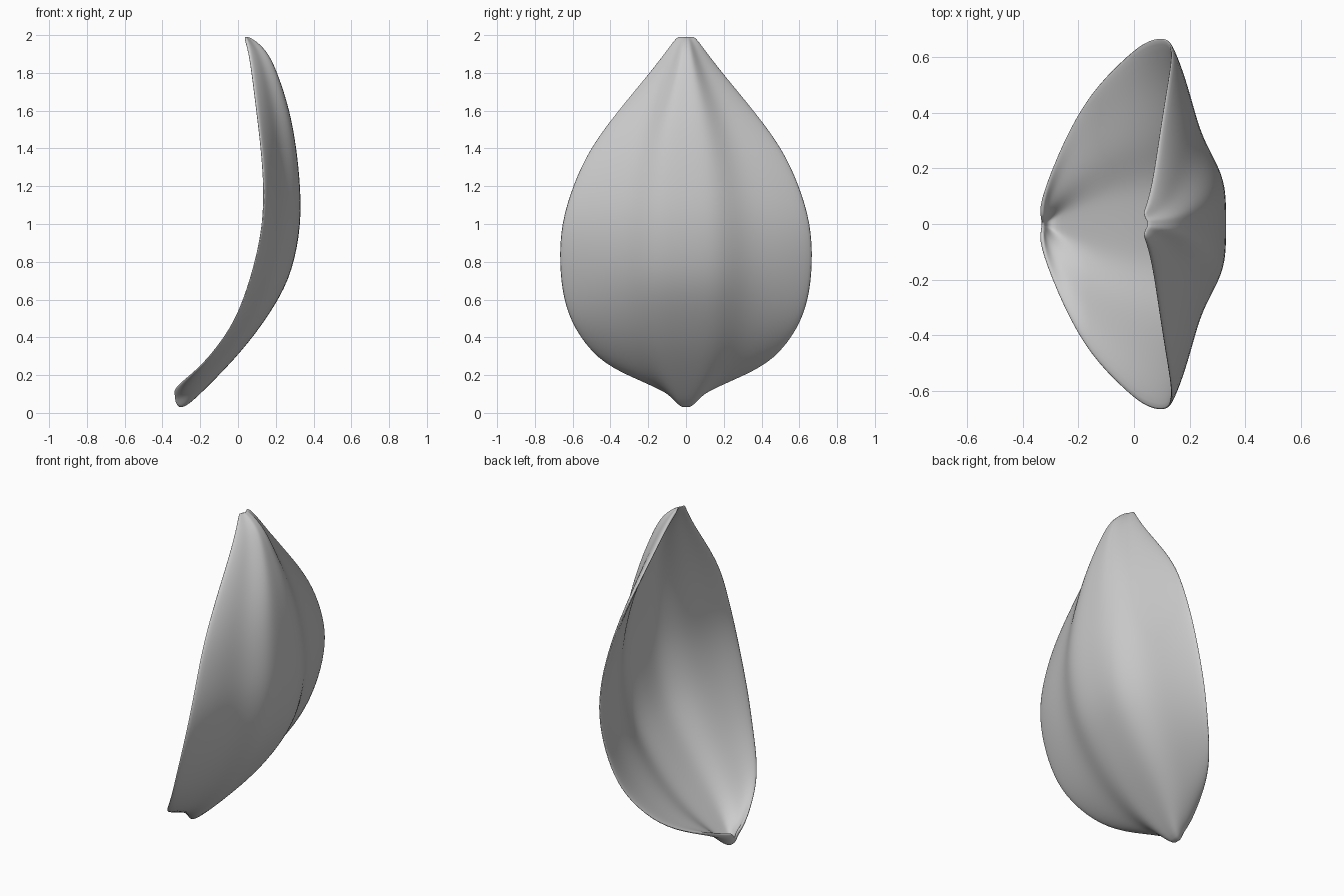
import bpy
import bmesh

cube = bpy.data.objects.get("Cube")
if cube:
    bpy.data.objects.remove(cube, do_unlink=True)

# Plain grey material
grey = bpy.data.materials.new("petal grey")
grey.use_nodes = True
colour = (0.6, 0.6, 0.6, 1)
grey.diffuse_color = colour
grey.node_tree.nodes["Principled BSDF"].inputs["Base Color"].default_value = colour

# Petal rows from base to tip: spine x, spine z, rim x, rim half width, rim z
rows = [
    (-.34, .08, -.34, .03, .11),
    (-.31, 0, -.34, .1, .13),
    (-.2, .1, -.25, .31, .19),
    (-.1, .2, -.15, .48, .28),
    (.05, .36, -.03, .6, .44),
    (.2, .57, .04, .66, .6),
    (.29, .75, .1, .68, .8),
    (.335, 1, .14, .67, 1),
    (.33, 1.2, .145, .61, 1.2),
    (.31, 1.4, .13, .52, 1.4),
    (.275, 1.6, .105, .37, 1.6),
    (.21, 1.8, .08, .2, 1.8),
    (.15, 1.93, .06, .1, 1.93),
    (.05, 2, .04, .045, 2),
]

# Half cross-section: share of the width, share of the way from spine to rim
half = [(0, 0), (.14, 0), (.28, .06), (.45, .4), (.6, .57), (.78, .73), (1, 1)]
section = [(-side, drop) for side, drop in reversed(half[1:])] + half


def build_petal(name):
    bm = bmesh.new()
    grid = []
    for spine_x, spine_z, rim_x, width, rim_z in rows:
        grid.append([
            bm.verts.new((spine_x + (rim_x - spine_x) * drop,
                          width * side,
                          spine_z + (rim_z - spine_z) * drop))
            for side, drop in section])
    for low, high in zip(grid, grid[1:]):
        for i in range(len(section) - 1):
            bm.faces.new((low[i], low[i + 1], high[i + 1], high[i]))
    for face in bm.faces:
        face.smooth = True
    mesh = bpy.data.meshes.new(name)
    bm.to_mesh(mesh)
    bm.free()
    mesh.materials.append(grey)
    obj = bpy.data.objects.new(name, mesh)
    bpy.context.collection.objects.link(obj)
    return obj


petal = build_petal("petal")

# Thin wall on the hollow side, then a smooth surface
wall = petal.modifiers.new("wall", 'SOLIDIFY')
wall.thickness = 0.02
wall.offset = -1
smooth = petal.modifiers.new("smooth", 'SUBSURF')
smooth.levels = smooth.render_levels = 2
